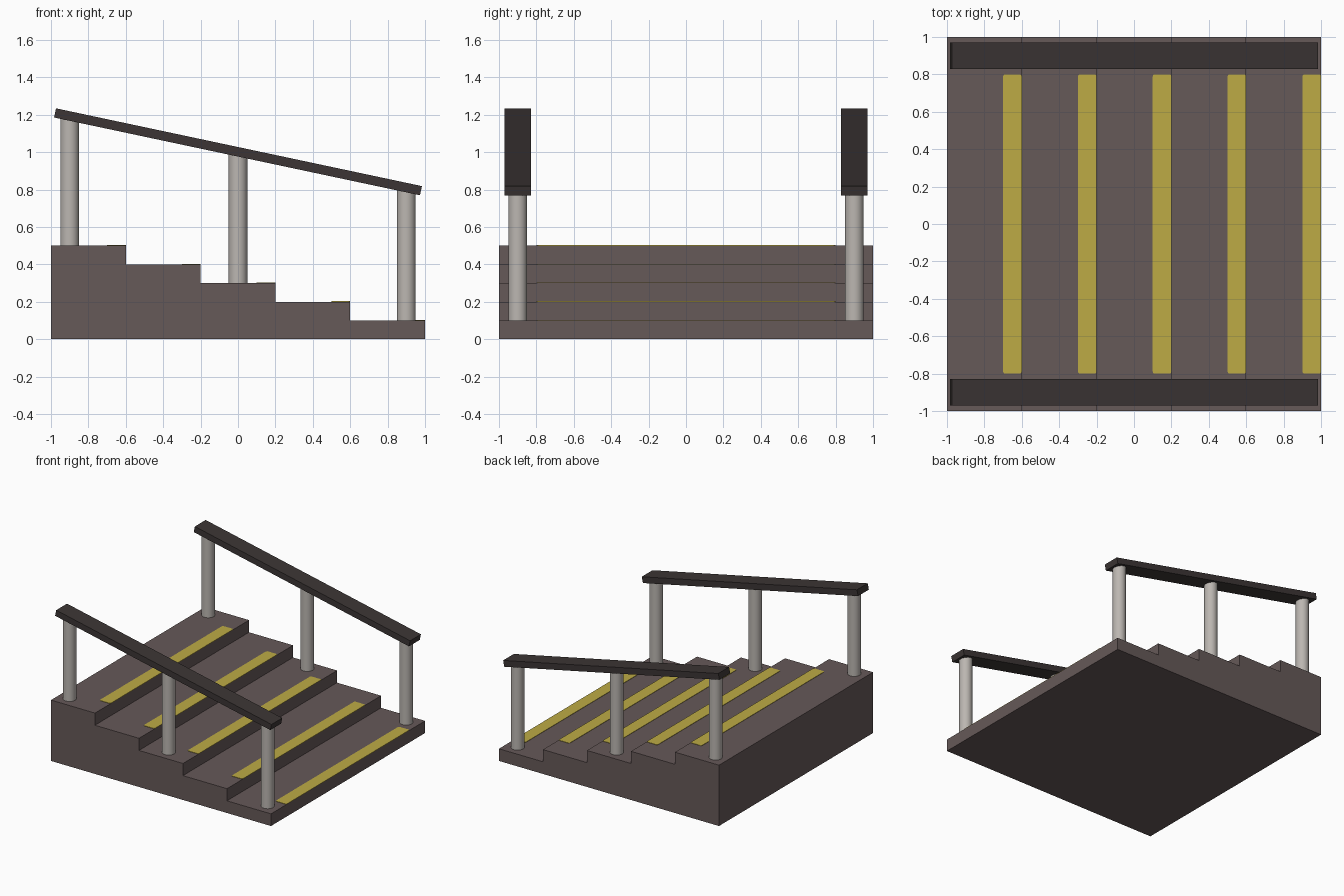
import bpy, bmesh, math
from mathutils import Matrix

if "Cube" in bpy.data.objects:
    bpy.data.objects.remove(bpy.data.objects["Cube"])

STEPS, RUN, RISE = 5, 0.4, 0.1
RAIL_ANGLE = math.radians(12)
RAIL_Z = 1.002


def material(name, rgb):
    m = bpy.data.materials.new(name)
    m.diffuse_color = (*rgb, 1)
    m.use_nodes = True
    m.node_tree.nodes["Principled BSDF"].inputs["Base Color"].default_value = m.diffuse_color
    return m


stone = material("brown stone", (0.133, 0.100, 0.098))
yellow = material("safety yellow", (0.51, 0.41, 0.06))
metal = material("grey metal", (0.50, 0.47, 0.44))
dark = material("dark rail", (0.045, 0.036, 0.035))


def add_object(name, bm, mat):
    bmesh.ops.recalc_face_normals(bm, faces=bm.faces)
    mesh = bpy.data.meshes.new(name)
    bm.to_mesh(mesh)
    bm.free()
    mesh.materials.append(mat)
    obj = bpy.data.objects.new(name, mesh)
    bpy.context.collection.objects.link(obj)
    return obj


def box(name, size, matrix, mat, corner=0):
    bm = bmesh.new()
    bmesh.ops.create_cube(bm, size=1, matrix=Matrix.Diagonal((*size, 1)))
    if corner:  # round the upright corners
        edges = [e for e in bm.edges
                 if abs(e.verts[0].co.z - e.verts[1].co.z) > size[2] / 2]
        bmesh.ops.bevel(bm, geom=edges, offset=corner, segments=3,
                        profile=0.5, affect='EDGES')
    bm.transform(matrix)
    return add_object(name, bm, mat)


def step_top(i):
    return RISE * (STEPS - i)


# Staircase: stepped side profile extruded across the width
profile = [(1, 0), (-1, 0)]
for i in range(STEPS):
    x = -1 + i * RUN
    profile += [(x, step_top(i)), (x + RUN, step_top(i))]
bm = bmesh.new()
face = bm.faces.new([bm.verts.new((x, -1, z)) for x, z in profile])
ext = bmesh.ops.extrude_face_region(bm, geom=[face])
bmesh.ops.translate(bm, vec=(0, 2, 0),
                    verts=[v for v in ext["geom"] if isinstance(v, bmesh.types.BMVert)])
add_object("staircase", bm, stone)

# Yellow warning strips along each step edge
for i in range(STEPS):
    x = -1 + (i + 1) * RUN - 0.05
    box(f"edge_strip_{i + 1}", (0.1, 1.6, 0.004),
        Matrix.Translation((x, 0, step_top(i) + 0.001)), yellow, corner=0.012)

# Posts and sloping handrail on both sides
for side, y in (("front", -0.9), ("back", 0.9)):
    for n, (x, step) in enumerate(((-0.9, 0), (0, 2), (0.9, 4))):
        base = step_top(step)
        top = RAIL_Z - x * math.tan(RAIL_ANGLE)
        bm = bmesh.new()
        bmesh.ops.create_cone(bm, cap_ends=True, segments=24, radius1=0.05,
                              radius2=0.05, depth=top - base,
                              matrix=Matrix.Translation((x, y, (top + base) / 2)))
        for f in bm.faces:
            f.smooth = len(f.verts) == 4
        for e in bm.edges:
            e.smooth = all(len(f.verts) == 4 for f in e.link_faces)
        add_object(f"{side}_post_{n + 1}", bm, metal)
    box(f"{side}_handrail", (2.0, 0.14, 0.05),
        Matrix.Translation((0, y, RAIL_Z)) @ Matrix.Rotation(RAIL_ANGLE, 4, 'Y'), dark)
